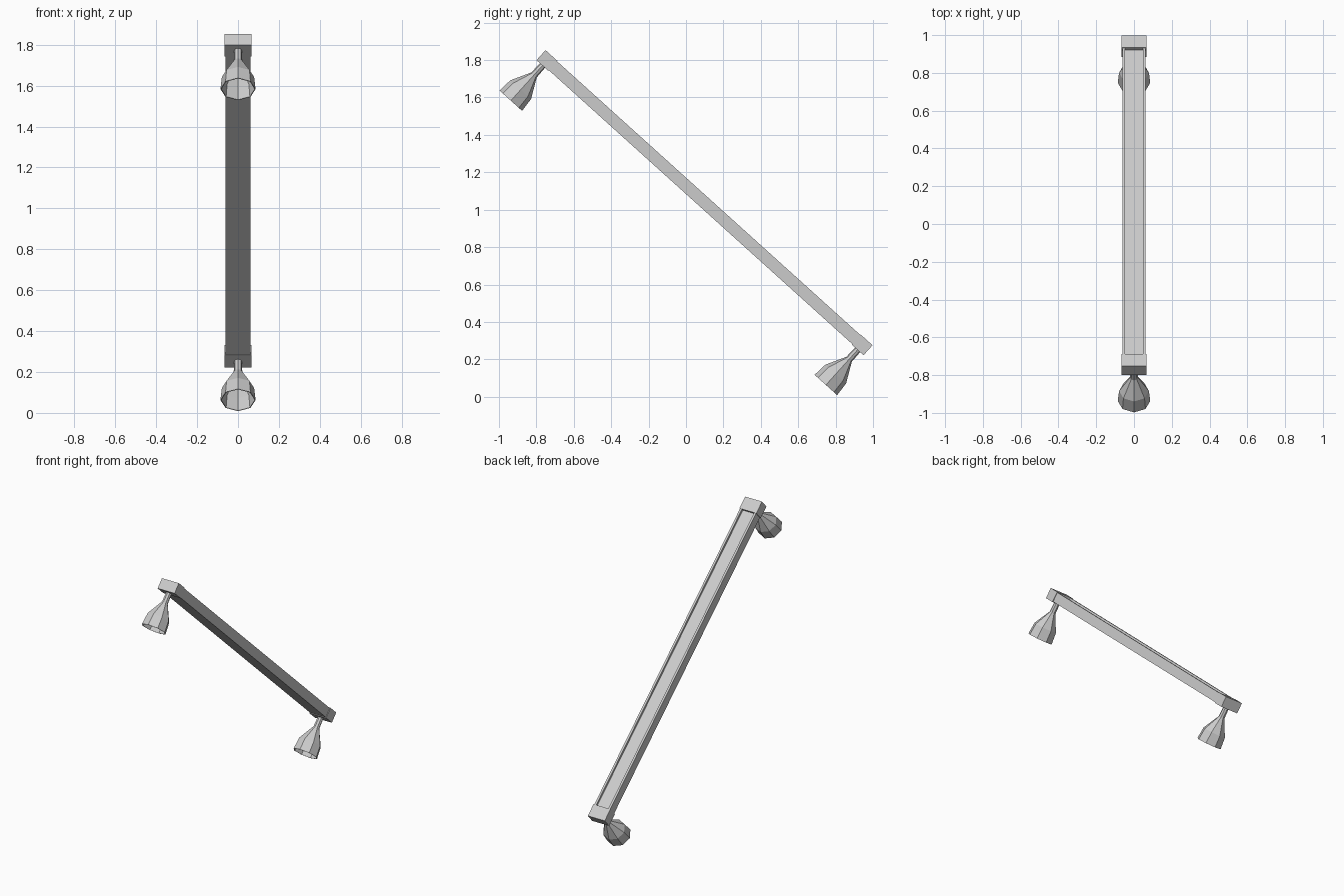
import bpy, bmesh, math
from mathutils import Matrix, Vector

cube = bpy.data.objects.get("Cube")
if cube:
    bpy.data.objects.remove(cube, do_unlink=True)

# Single painted-metal colour
metal = bpy.data.materials.new("light_grey_metal")
metal.use_nodes = True
grey = (0.6, 0.6, 0.6, 1)
metal.diffuse_color = grey
metal.node_tree.nodes["Principled BSDF"].inputs["Base Color"].default_value = grey

# Tilted frame: origin at the top edge of the high end, y runs down the beam
LENGTH = 2.355
TILT = math.atan2(0.670, 0.7425)
FRAME = Matrix.Translation((0, -0.751, 1.853)) @ Matrix.Rotation(-TILT, 4, 'X')


def finish(name, bm):
    bmesh.ops.recalc_face_normals(bm, faces=bm.faces)
    mesh = bpy.data.meshes.new(name)
    bm.to_mesh(mesh)
    bm.free()
    mesh.materials.append(metal)
    obj = bpy.data.objects.new(name, mesh)
    obj.matrix_world = FRAME
    bpy.context.collection.objects.link(obj)
    return obj


def block(name, low, high):
    low, high = Vector(low), Vector(high)
    bm = bmesh.new()
    place = Matrix.Translation((low + high) / 2) @ Matrix.Diagonal((*(high - low), 1))
    bmesh.ops.create_cube(bm, size=1, matrix=place)
    return finish(name, bm)


def extrude_section(name, section, start, end):
    bm = bmesh.new()
    face = bm.faces.new([bm.verts.new((x, start, z)) for x, z in section])
    grown = bmesh.ops.extrude_face_region(bm, geom=[face])["geom"]
    moved = [v for v in grown if isinstance(v, bmesh.types.BMVert)]
    bmesh.ops.translate(bm, verts=moved, vec=(0, end - start, 0))
    return finish(name, bm)


def lathe(name, profile, along, sides=8, squash=0.945):
    bm = bmesh.new()
    rings = []
    for radius, z in profile:
        ring = []
        for i in range(sides):
            a = math.tau * i / sides
            ring.append(bm.verts.new((radius * math.cos(a),
                                      along + radius * squash * math.sin(a), z)))
        rings.append(ring)
    for a, b in zip(rings, rings[1:]):
        for i in range(sides):
            j = (i + 1) % sides
            bm.faces.new((a[i], a[j], b[j], b[i]))
    bm.faces.new(rings[0])
    bm.faces.new(rings[-1])
    return finish(name, bm)


# Beam: shallow channel with a recessed top panel between two rims
half = [(0.062, -0.068), (0.062, -0.003), (0.047, -0.003), (0.047, -0.018)]
section = half + [(-x, z) for x, z in reversed(half)]
extrude_section("beam_channel", section, 0.08, LENGTH - 0.08)

# Lamp cup: solid neck flaring to a hollow open shade
cup = [(0.019, -0.06), (0.021, -0.14), (0.079, -0.246), (0.086, -0.325),
       (0.082, -0.325), (0.075, -0.248), (0.016, -0.146)]

# End blocks and the lamps hanging under them
for label, start in (("upper", 0), ("lower", LENGTH - 0.086)):
    block(label + "_end_block", (-0.066, start, -0.072), (0.066, start + 0.086, 0))
    lathe(label + "_lamp", cup, start + 0.043)
